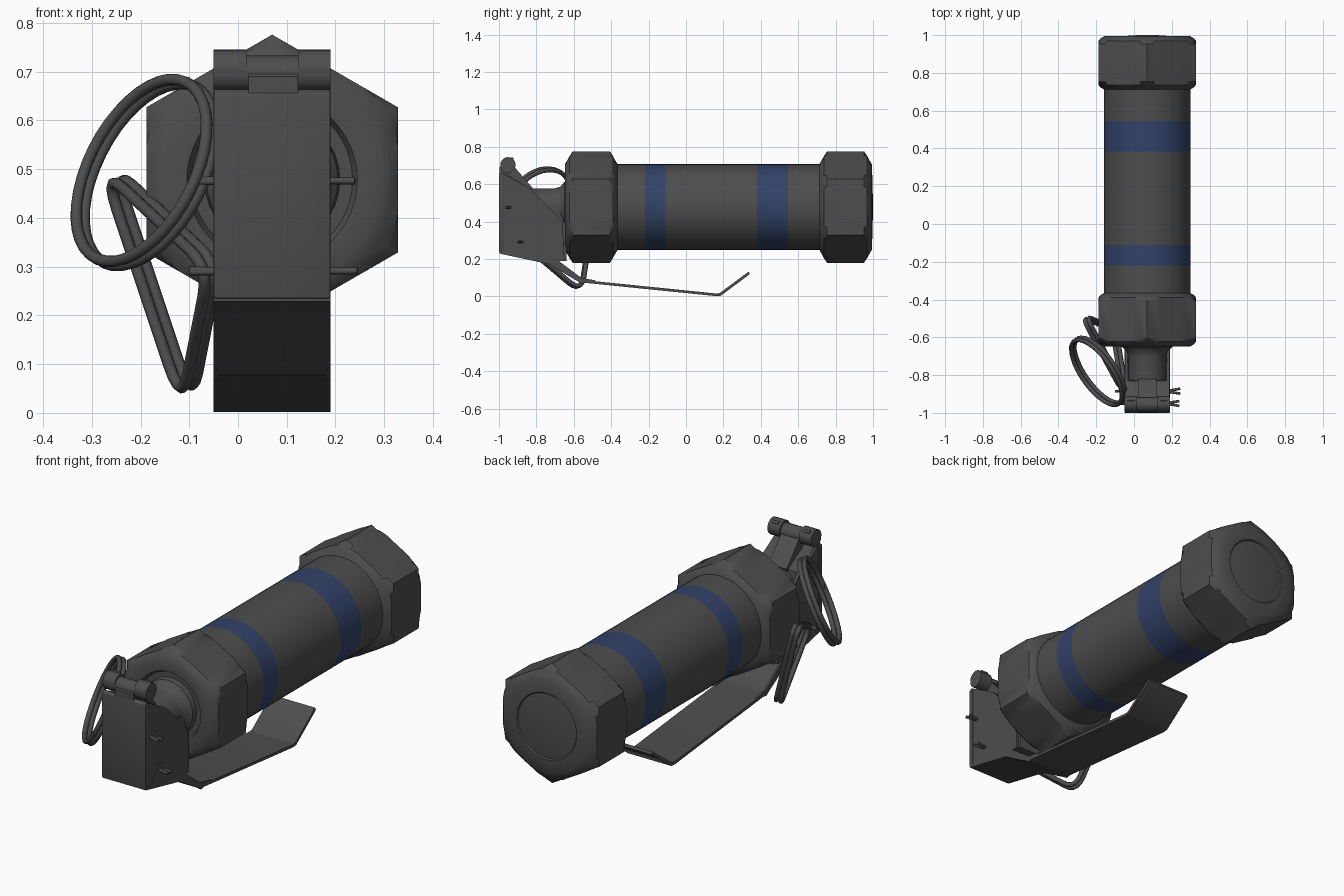
import bpy, bmesh, math
from mathutils import Vector

if "Cube" in bpy.data.objects:
    bpy.data.objects.remove(bpy.data.objects["Cube"])

CX, CZ = 0.07, 0.478          # long axis of the canister


def material(name, rgb):
    m = bpy.data.materials.new(name)
    m.diffuse_color = (*rgb, 1)
    m.use_nodes = True
    m.node_tree.nodes["Principled BSDF"].inputs["Base Color"].default_value = m.diffuse_color
    return m


GREY = material("dark grey", (0.075, 0.075, 0.075))
BLUE = material("band blue", (0.032, 0.055, 0.14))


def finish(ob, angle=35):
    bpy.ops.object.select_all(action='DESELECT')
    ob.select_set(True)
    bpy.context.view_layer.objects.active = ob
    bpy.ops.object.shade_smooth_by_angle(angle=math.radians(angle))


def from_bmesh(name, bm, mats=(GREY,), angle=35):
    bmesh.ops.recalc_face_normals(bm, faces=bm.faces)
    me = bpy.data.meshes.new(name)
    bm.to_mesh(me)
    bm.free()
    for m in mats:
        me.materials.append(m)
    ob = bpy.data.objects.new(name, me)
    bpy.context.collection.objects.link(ob)
    finish(ob, angle)
    return ob


def lathe(name, rows, segs=48, hex_apothem=None, mats=(GREY,), bands=(), angle=35):
    """Revolve (y, r) rows round the long axis, optionally cut to a hexagon."""
    bm = bmesh.new()
    rings = []
    for y, r in rows:
        ring = []
        for i in range(segs):
            a = 2 * math.pi * i / segs
            rr = r
            if hex_apothem:       # flats on +-x, corners on +-z
                d = (a + math.pi / 6) % (math.pi / 3) - math.pi / 6
                rr = min(r, hex_apothem / math.cos(d))
            ring.append(bm.verts.new((CX + rr * math.cos(a), y, CZ + rr * math.sin(a))))
        rings.append(ring)
    for r0, r1 in zip(rings, rings[1:]):
        for i in range(segs):
            j = (i + 1) % segs
            bm.faces.new((r0[i], r0[j], r1[j], r1[i]))
    bm.faces.new(rings[0])
    bm.faces.new(rings[-1])
    for f in bm.faces:
        y = f.calc_center_median().y
        f.material_index = int(any(a < y < b for a, b in bands))
    return from_bmesh(name, bm, mats, angle)


def prism(name, pts, x0, x1, bevel=0.0):
    """Extrude a (y, z) outline along x."""
    bm = bmesh.new()
    f = bm.faces.new([bm.verts.new((x0, y, z)) for y, z in pts])
    ext = bmesh.ops.extrude_face_region(bm, geom=[f])
    vs = [v for v in ext["geom"] if isinstance(v, bmesh.types.BMVert)]
    bmesh.ops.translate(bm, verts=vs, vec=(x1 - x0, 0, 0))
    if bevel:
        bmesh.ops.bevel(bm, geom=bm.edges[:], offset=bevel, segments=2, affect='EDGES', profile=0.5)
    return from_bmesh(name, bm)


def tube(name, pts, r, closed=False):
    cu = bpy.data.curves.new(name, 'CURVE')
    cu.dimensions = '3D'
    cu.bevel_depth = r
    cu.bevel_resolution = 2
    cu.use_fill_caps = True
    sp = cu.splines.new('POLY')
    sp.points.add(len(pts) - 1)
    for p, c in zip(sp.points, pts):
        p.co = (*c, 1)
    sp.use_cyclic_u = closed
    cu.materials.append(GREY)
    ob = bpy.data.objects.new(name, cu)
    bpy.context.collection.objects.link(ob)
    bpy.ops.object.select_all(action='DESELECT')
    ob.select_set(True)
    bpy.context.view_layer.objects.active = ob
    bpy.ops.object.convert(target='MESH')
    finish(bpy.context.object, 60)


def rod(name, x0, x1, y, z, r):
    prism(name, [(y + r * math.cos(i * math.pi / 10), z + r * math.sin(i * math.pi / 10))
                 for i in range(20)], x0, x1)


# canister with two painted bands
lathe("canister_body", [(y, 0.229) for y in (-0.45, -0.22, -0.11, 0.38, 0.545, 0.80)],
      mats=(GREY, BLUE), bands=((-0.22, -0.11), (0.38, 0.545)))

# hexagonal end caps with rounded chamfers
edge = [(0, 0.228), (0.012, 0.248), (0.025, 0.272), (0.042, 0.298)]


def cap_rows(y0, y1):
    return [(y0 + d, r) for d, r in edge] + [(y1 - d, r) for d, r in reversed(edge)]


lathe("front_cap", [(-0.625, 0.165), (-0.645, 0.175)] + cap_rows(-0.648, -0.365),
      hex_apothem=0.258)
lathe("rear_cap", cap_rows(0.712, 0.994) + [(0.996, 0.165), (0.990, 0.16), (0.996, 0.11), (1.0, 0.05)],
      hex_apothem=0.258, angle=30)

# flared neck and fuze block
lathe("fuze_neck", [(-0.86, 0.10), (-0.70, 0.10), (-0.67, 0.11), (-0.65, 0.135), (-0.62, 0.14)],
      segs=32)
prism("fuze_block", [(-0.985, 0.655), (-0.965, 0.655), (-0.83, 0.575), (-0.82, 0.48), (-0.64, 0.48),
                     (-0.64, 0.19), (-0.71, 0.19), (-0.985, 0.24)], -0.035, 0.175)

# lever: front plate, channel sides and long bent strip
X0, X1 = -0.05, 0.19
prism("lever_front_plate", [(-1.0, 0.235), (-1.0, 0.655), (-0.985, 0.665), (-0.975, 0.655),
                            (-0.975, 0.235)], X0, X1, 0.004)
side = [(-0.99, 0.235), (-0.99, 0.655), (-0.97, 0.655), (-0.83, 0.575), (-0.66, 0.40),
        (-0.65, 0.19), (-0.71, 0.19)]
flange = [(-0.98, 0.23), (-0.95, 0.25), (-0.89, 0.325), (-0.87, 0.32), (-0.70, 0.205),
          (-0.56, 0.10), (-0.48, 0.085), (-0.56, 0.068), (-0.72, 0.178)]
for s, xa, xb in (("left", X0, 1), ("right", X1, -1)):
    prism(f"lever_side_{s}", side, xa + xb * 0.003, xa + xb * 0.018)
    prism(f"lever_flange_{s}", flange, xa, xa + xb * 0.010)
strip = [(-0.995, 0.243), (-0.73, 0.186), (-0.63, 0.125), (-0.57, 0.09), (-0.53, 0.086),
         (0.16, 0.016), (0.18, 0.018), (0.335, 0.133)]
prism("lever_strip", strip + [(y + (0.006 if y > 0.17 else 0), z - 0.014) for y, z in reversed(strip)],
      X0, X1)

# hinge at the top of the lever
rod("hinge_barrel", X0, X1, -0.955, 0.696, 0.037)
for s, a, b in (("left", X0, 0.017), ("right", 0.123, X1)):
    rod(f"hinge_knuckle_{s}", a, b, -0.952, 0.704, 0.041)
    tube(f"hinge_curl_{s}", [(a + 0.015, -0.93, 0.735), (b - 0.015, -0.93, 0.735)], 0.009)
prism("hinge_tab", [(-0.998, 0.60), (-0.998, 0.69), (-0.96, 0.725), (-0.92, 0.69), (-0.92, 0.64),
                    (-0.985, 0.60)], 0.022, 0.123)
prism("hinge_arm", [(-0.95, 0.62), (-0.94, 0.70), (-0.915, 0.69), (-0.82, 0.58), (-0.84, 0.54)],
      0.02, 0.12)

# split safety pins
for n, y, z, x in (("upper", -0.95, 0.476, 0.24), ("lower", -0.885, 0.291, 0.245)):
    for d in (-1, 1):
        tube(f"{n}_pin_prong_{d}", [(-0.10, y, z + d * 0.002), (0.19, y + d * 0.004, z),
                                    (x, y + d * 0.013, z)], 0.007)

# round pull ring, two coils
nrm = Vector((0.75, 0.53, -0.39)).normalized()
u = nrm.orthogonal().normalized()
w = nrm.cross(u)
for k in (-1, 1):
    c = Vector((-0.19, -0.78, 0.493)) + nrm * 0.011 * k
    tube(f"pull_ring_coil_{k}", [c + 0.203 * (u * math.cos(t * math.pi / 20) + w * math.sin(t * math.pi / 20))
                                 for t in range(40)], 0.012, True)

# triangular pull ring, two coils with rounded corners
tri = [Vector(p) for p in ((-0.265, -0.49, 0.50), (-0.105, -0.56, 0.02), (-0.05, -0.89, 0.30))]
tn = (tri[1] - tri[0]).cross(tri[2] - tri[0]).normalized()
for k in (-1, 1):
    pts = []
    for i, p in enumerate(tri):
        a = p + (tri[i - 1] - p).normalized() * 0.09
        b = p + (tri[(i + 1) % 3] - p).normalized() * 0.09
        for t in (0, 0.2, 0.4, 0.6, 0.8, 1):
            pts.append(a * (1 - t) ** 2 + p * 2 * t * (1 - t) + b * t * t + tn * 0.011 * k)
    tube(f"clip_ring_coil_{k}", pts, 0.012, True)
